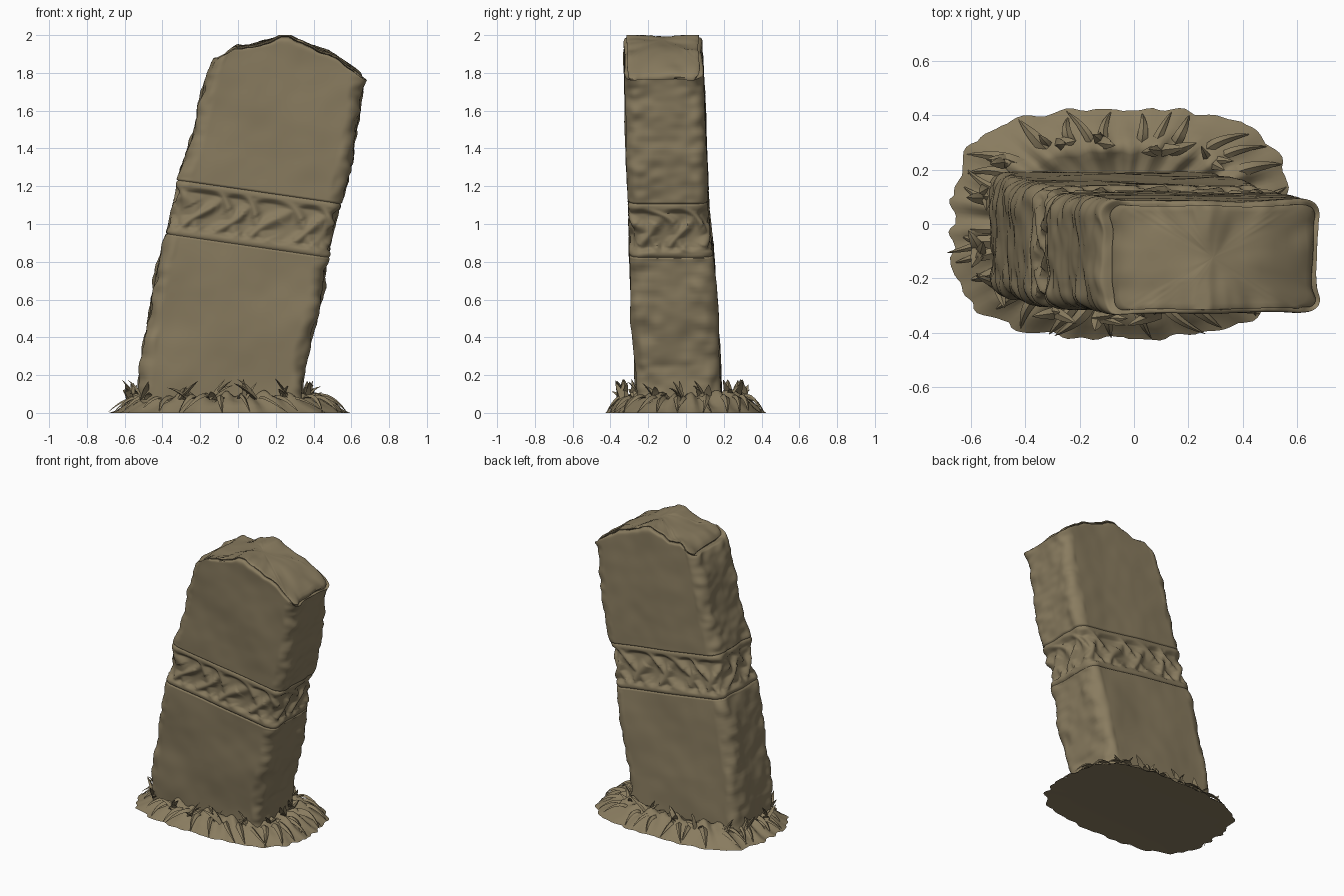
import bpy, bmesh, math, random
from mathutils import Vector, noise

if "Cube" in bpy.data.objects:
    bpy.data.objects.remove(bpy.data.objects["Cube"])

random.seed(4)
stone = bpy.data.materials.new("weathered_olive_stone")
stone.diffuse_color = (0.25, 0.2, 0.115, 1)
stone.use_nodes = True
stone.node_tree.nodes["Principled BSDF"].inputs["Base Color"].default_value = stone.diffuse_color


def lerp(a, b, t):
    return a + (b - a) * t


def curve(pts, v):
    """Piecewise linear lookup in a short profile."""
    for (a, x), (b, y) in zip(pts, pts[1:]):
        if v <= b:
            return lerp(x, y, max(0, (v - a) / (b - a)))
    return pts[-1][1]


def nz(x, y, z, f, seed=0):
    return noise.noise(Vector((x * f + seed, y * f - seed, z * f + 2 * seed)))


def finish(bm, name, angle):
    bmesh.ops.recalc_face_normals(bm, faces=bm.faces)
    me = bpy.data.meshes.new(name)
    bm.to_mesh(me)
    bm.free()
    ob = bpy.data.objects.new(name, me)
    me.materials.append(stone)
    bpy.context.collection.objects.link(ob)
    bpy.ops.object.select_all(action='DESELECT')
    ob.select_set(True)
    bpy.context.view_layer.objects.active = ob
    bpy.ops.object.shade_smooth_by_angle(angle=math.radians(angle))


def bridge(bm, a, b):
    n = len(a)
    for i in range(n):
        bm.faces.new((a[i], a[(i + 1) % n], b[(i + 1) % n], b[i]))


# ---- Leaning slab: side profiles (height, position)
LEFT = [(0, -.525), (.2, -.515), (.4, -.495), (.6, -.46), (.8, -.415), (1, -.37),
        (1.2, -.325), (1.4, -.265), (1.6, -.2), (1.75, -.145), (1.89, -.1)]
RIGHT = [(0, .345), (.25, .355), (.4, .39), (.6, .44), (.8, .47), (1, .52),
         (1.1, .545), (1.3, .59), (1.5, .64), (1.65, .66), (1.77, .685)]
FRONT = [(0, -.255), (.2, -.265), (.6, -.288), (1.2, -.308), (1.9, -.333)]
BACK = [(0, .19), (.4, .182), (.8, .155), (1.2, .118), (1.5, .105), (1.9, .087)]
TOP = [(-1, 1.885), (-.75, 1.945), (-.53, 1.945), (-.39, 1.975), (-.16, 2.0), (-.04, 1.99),
       (.2, 1.955), (.49, 1.915), (.76, 1.845), (1, 1.775)]
ZTOP = 1.885


def outline(n, a=.41, b=.215, r=.065):
    """Rounded rectangle: (s, q, normal x, normal y, fraction round)."""
    straight = [2 * (b - r), 2 * (a - r)] * 2
    arc = math.pi * r / 2
    total = sum(straight) + 4 * arc
    corners = [(a - r, b - r), (-(a - r), b - r), (-(a - r), -(b - r)), (a - r, -(b - r))]
    out = []
    for i in range(n):
        d = total * i / n
        for k in range(4):
            ang = k * math.pi / 2
            if d < straight[k]:
                nx, ny = math.cos(ang), math.sin(ang)
                cx, cy = corners[k]
                x, y = cx + nx * r + ny * (straight[k] - d), cy + ny * r - nx * (straight[k] - d)
                break
            d -= straight[k]
            if d < arc:
                ang += d / r
                nx, ny = math.cos(ang), math.sin(ang)
                x, y = corners[k][0] + nx * r, corners[k][1] + ny * r
                break
            d -= arc
        out.append((x / a, y / b, nx, ny, i / n))
    return out


def place(s, q, z):
    """Slab coordinates to leaning world position."""
    zr = z - .125 * min(1, z / .4)
    h = (s + 1) / 2
    top = max(0, min(1, (z - 1.4) / (ZTOP - 1.4))) ** 2
    zz = lerp(lerp(z, zr, h), curve(TOP, s), top)
    return Vector((lerp(curve(LEFT, z), curve(RIGHT, zr), h),
                   lerp(curve(FRONT, z), curve(BACK, z), (q + 1) / 2), zz))


def carving(u, v, p):
    """Relief of the interlaced band; v runs 0..1 over its height."""
    if v < 0 or v > 1:
        return 0
    w = .45 * nz(p.x, p.y, p.z, 5, 3)
    a = u * 13 + v * 1.3 + w
    b = u * 13 - v * 1.3 + .6 * w
    da, db = (abs(k % 1 - .5) for k in (a, b))
    over = .7 if (math.floor(a) + math.floor(b)) % 2 else 1
    strap = max(math.exp(-(da / .2) ** 2) * over, math.exp(-(db / .2) ** 2) * (1.7 - over))
    edge = min(v, 1 - v)
    inside = max(0, min(1, (edge - .1) / .09))
    groove = -.008 * math.exp(-(edge / .03) ** 2)
    return groove + inside * (-.028 + .028 * strap)


def slab_vert(bm, o, z, k=0, scale=1):
    s, q, nx, ny, u = o
    p = place(s * scale, q * scale, z)
    chip = abs(nx) ** .5 * min(1, abs(q) + .3)
    d = .012 * nz(p.x, p.y, p.z, 3) + .003 * nz(p.x, p.y, p.z, 9, 5)
    d += chip * (.018 * nz(p.x, p.y, p.z, 9, 2) + .011 * nz(p.x * .3, p.y * .6, p.z, 22, 7))
    v = (z - .945) / .29
    if 0 < v < 1:
        d = d * (1 - .5 * math.sin(math.pi * v)) + carving(u, v, p)
    # Rounded shoulder where the sides meet the top
    d -= .034 * (1 - math.sqrt(max(0, 1 - k * k)))
    p.x += nx * d * scale ** 3
    p.y += ny * d * scale ** 3
    t = max(0, (z - 1.7) / (ZTOP - 1.7))
    p.z += t * (.014 * nz(p.x, p.y * .6, 0, 9, 4) + .008 * nz(p.x, p.y * .6, 0, 20, 6))
    p.z -= .016 * k * k
    p.z = min(p.z, 2)
    return bm.verts.new(p)


bm = bmesh.new()
section = outline(240)
heights = [lerp(.05, .92, i / 45) for i in range(45)]
heights += [lerp(.92, 1.26, i / 60) for i in range(60)]
heights += [lerp(1.26, ZTOP, i / 56) for i in range(57)]
rings = []
for z in heights:
    rings.append([slab_vert(bm, o, z, max(0, (z - ZTOP + .05) / .05)) for o in section])
# Rough top: inward rings continuing the crest
for sc in (.97, .93, .88, .8, .7, .58, .45, .3, .15, .03):
    rings.append([slab_vert(bm, o, ZTOP, max(0, (sc - .86) / .14), sc) for o in section])
for a, b in zip(rings, rings[1:]):
    bridge(bm, a, b)
bm.faces.new(rings[0])
bm.faces.new(rings[-1])
finish(bm, "leaning_stone_slab", 60)


# ---- Turf mound around the foot
def rim(th, f, z):
    c, s = math.cos(th), math.sin(th)
    r = f / (abs(c) ** 3 + abs(s) ** 3) ** (1 / 3)
    return Vector((-.04 + .615 * r * c, .415 * r * s, z))


bm = bmesh.new()
N = 180
PROFILE = [(.3, .004), (.7, .003), (.93, .001), (1, 0), (.96, .014), (.91, .032),
           (.85, .052), (.79, .072), (.73, .092), (.68, .103), (.63, .1), (.57, .075), (.3, .05)]
rings = []
for k, (f, z) in enumerate(PROFILE):
    ring = []
    for i in range(N):
        th = 2 * math.pi * i / N
        wave = nz(math.cos(th), math.sin(th), 0, 7, 3)
        if k == 3:     # jagged hem
            p = rim(th, 1.0 + .025 * abs(math.sin(th * 14 + wave)) + .05 * wave, 0)
        else:
            p = rim(th, f + (.05 * wave if k > 3 else 0), z)
        if k > 3:      # ruffled turf
            p.z *= 1 + .35 * nz(p.x, p.y, 0, 12) + .12 * math.sin(th * 26)
        ring.append(bm.verts.new(p))
    rings.append(ring)
for a, b in zip(rings, rings[1:]):
    bridge(bm, a, b)
bm.faces.new(rings[0])
bm.faces.new(rings[-1])
finish(bm, "turf_mound", 60)


# ---- Grass blades: three-sided tapering curved strips
def blade(bm, p0, p1, p2, width, steps=7):
    side = (p2 - p0).cross(Vector((0, 0, 1)))
    side = side.normalized() if side.length > 1e-4 else Vector((1, 0, 0))
    prev = None
    for i in range(steps + 1):
        t = i / steps
        p = p0 * (1 - t) ** 2 + p1 * 2 * t * (1 - t) + p2 * t * t
        tan = ((p1 - p0) * (1 - t) + (p2 - p1) * t).normalized()
        up = side.cross(tan)
        w = width * (1 - t ** 2.2) + .001
        ring = [bm.verts.new(p + o) for o in (side * w, up * w * .7, -side * w)]
        for v in ring:
            v.co.z = max(0, v.co.z)
        if prev:
            bridge(bm, prev, ring)
        else:
            bm.faces.new(ring)
        prev = ring
    bm.faces.new(prev)


bm = bmesh.new()
for i in range(34):
    th = 2 * math.pi * (i + random.uniform(-.35, .35)) / 34
    t2 = th + random.uniform(-.14, .14)
    blade(bm, rim(th, random.uniform(.7, .76), .075),
          rim(th, .86, random.uniform(.085, .12)),
          rim(t2, random.uniform(.95, 1.02), .002), random.uniform(.016, .026))
finish(bm, "drooping_grass_blades", 60)

bm = bmesh.new()
for i in range(15):
    th = 2 * math.pi * (i + random.uniform(-.3, .3)) / 15
    f = .74 - .09 * math.cos(th) - .05 * math.sin(th) + random.uniform(-.02, .03)
    for j in range(4):
        root = rim(th + random.uniform(-.06, .06), f, .07)
        tip = rim(th + random.uniform(-.2, .2), f + random.uniform(-.04, .12),
                  random.uniform(.1, .18))
        mid = (root + tip) / 2 + Vector((0, 0, random.uniform(0, .025)))
        blade(bm, root, mid, tip, random.uniform(.014, .024), 5)
finish(bm, "upright_grass_tufts", 60)

# One long stray blade at the left end
bm = bmesh.new()
blade(bm, Vector((-.53, -.06, .07)), Vector((-.6, -.09, .08)), Vector((-.685, -.105, .005)), .015)
finish(bm, "stray_grass_blade", 60)
